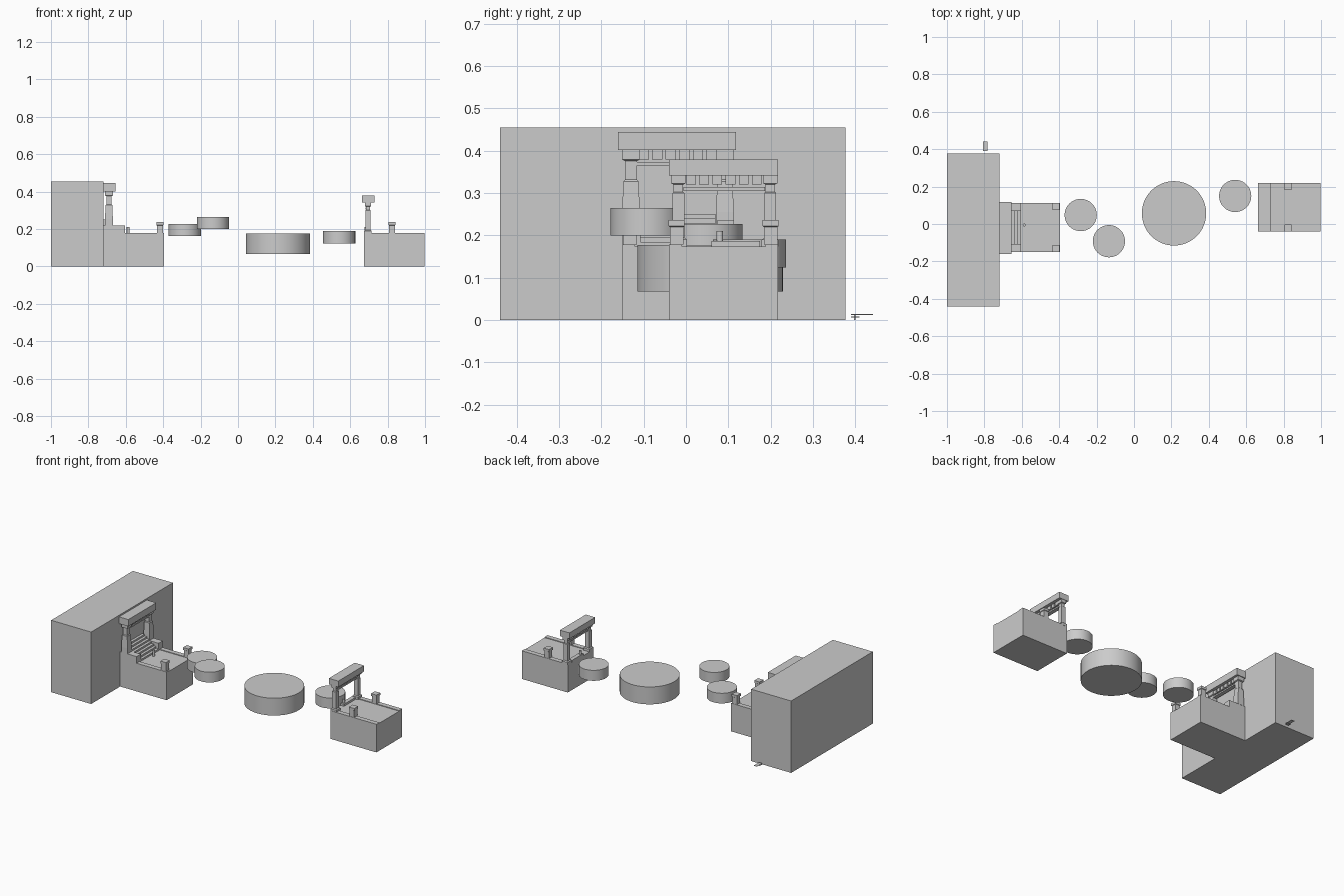
import bpy, bmesh

if "Cube" in bpy.data.objects:
    bpy.data.objects.remove(bpy.data.objects["Cube"])


def finish(name, bm):
    bmesh.ops.recalc_face_normals(bm, faces=bm.faces)
    me = bpy.data.meshes.new(name)
    bm.to_mesh(me)
    bm.free()
    ob = bpy.data.objects.new(name, me)
    bpy.context.collection.objects.link(ob)
    return ob


def box(name, x0, x1, y0, y1, z0, z1):
    bm = bmesh.new()
    bmesh.ops.create_cube(bm, size=1)
    for v in bm.verts:
        v.co.x = x1 if v.co.x > 0 else x0
        v.co.y = y1 if v.co.y > 0 else y0
        v.co.z = z1 if v.co.z > 0 else z0
    return finish(name, bm)


def column(name, x, y, rings):
    """Square column lofted through (half width, height) rings."""
    bm = bmesh.new()
    loops = [[bm.verts.new((x + a * h, y + b * h, z))
              for a, b in ((-1, -1), (1, -1), (1, 1), (-1, 1))] for h, z in rings]
    for lo, hi in zip(loops, loops[1:]):
        for i in range(4):
            j = (i + 1) % 4
            bm.faces.new((lo[i], lo[j], hi[j], hi[i]))
    bm.faces.new(loops[0][::-1])
    bm.faces.new(loops[-1])
    return finish(name, bm)


def disc(name, x, y, r, z0, z1, sides=64):
    bpy.ops.mesh.primitive_cylinder_add(vertices=sides, radius=r, depth=z1 - z0,
                                        location=(x, y, (z0 + z1) / 2))
    ob = bpy.context.object
    ob.name = name
    bpy.ops.object.shade_smooth_by_angle()
    return ob


def platform(side, x0, x1, y0, y1, post_x):
    # Floor block, low side curbs and short corner posts
    box(side + "_platform", x0, x1, y0, y1, 0, 0.174)
    for tag, a, b, py in (("front", y0, y0 + 0.03, y0 + 0.018),
                          ("back", y1 - 0.03, y1, y1 - 0.018)):
        box(f"{side}_{tag}_curb", x0, x1, a, b, 0.174, 0.178)
        column(f"{side}_{tag}_corner_post", post_x, py,
               [(0.016, 0.178), (0.016, 0.22), (0.019, 0.222), (0.019, 0.237)])


def gate(side, x, ya, yb, rings, beam):
    # Two columns, lintel and hanging toothed panel
    column(side + "_gate_column_front", x, ya, rings)
    column(side + "_gate_column_back", x, yb, rings)
    box(side + "_gate_lintel", *beam)
    z = beam[4]
    box(side + "_gate_rail", x - 0.012, x + 0.012, ya + 0.012, yb - 0.012, z - 0.037, z - 0.028)
    n = 6
    pitch = (yb - ya - 0.03) / n
    for i in range(n):
        y = ya + 0.015 + i * pitch
        box(f"{side}_gate_tooth_{i}", x - 0.016, x + 0.016, y + 0.003, y + pitch - 0.005,
            z - 0.022, z)


# Large back block
box("main_block", -1.0, -0.72, -0.44, 0.377, 0, 0.455)

# Left platform with raised stair walls and steps
platform("left", -0.72, -0.395, -0.15, 0.112, -0.418)
box("stair_wall_front", -0.72, -0.605, -0.15, -0.108, 0.174, 0.22)
box("stair_wall_back", -0.72, -0.605, 0.07, 0.112, 0.174, 0.22)
for i in range(7):
    box(f"stair_{i}", -0.72, -0.605 - i * 0.0165, -0.108, 0.07,
        0.174 + i * 0.011, 0.185 + i * 0.011)
gate("left", -0.69, -0.13, 0.092,
     [(0.021, 0.22), (0.021, 0.255), (0.018, 0.328), (0.014, 0.332),
      (0.014, 0.376), (0.021, 0.379), (0.021, 0.403)],
     (-0.72, -0.655, -0.161, 0.118, 0.402, 0.445))
disc("left_button_post", -0.587, -0.005, 0.008, 0.174, 0.21, 16)

# Right platform
platform("right", 0.675, 0.997, -0.04, 0.218, 0.824)
gate("right", 0.695, -0.018, 0.199,
     [(0.02, 0.174), (0.02, 0.19), (0.014, 0.195), (0.014, 0.30), (0.011, 0.303),
      (0.011, 0.32), (0.017, 0.323), (0.017, 0.343)],
     (0.664, 0.73, -0.04, 0.218, 0.342, 0.38))
box("right_gate_sill", 0.675, 0.70, 0.06, 0.175, 0.174, 0.187)
disc("right_button_post", 0.685, 0.08, 0.008, 0.174, 0.21, 16)

# Floating round platforms
disc("round_platform_a", -0.285, 0.048, 0.086, 0.163, 0.227)
disc("round_platform_b", -0.134, -0.092, 0.086, 0.2, 0.265)
disc("round_platform_large", 0.214, 0.057, 0.172, 0.067, 0.177)
disc("round_platform_c", 0.541, 0.15, 0.086, 0.124, 0.19)

# Small loose lever behind the block
box("lever_plate", -0.806, -0.784, 0.39, 0.442, 0.012, 0.014)
box("lever_foot", -0.806, -0.784, 0.39, 0.41, 0.006, 0.008)
box("lever_pin", -0.797, -0.793, 0.397, 0.401, 0, 0.014)
